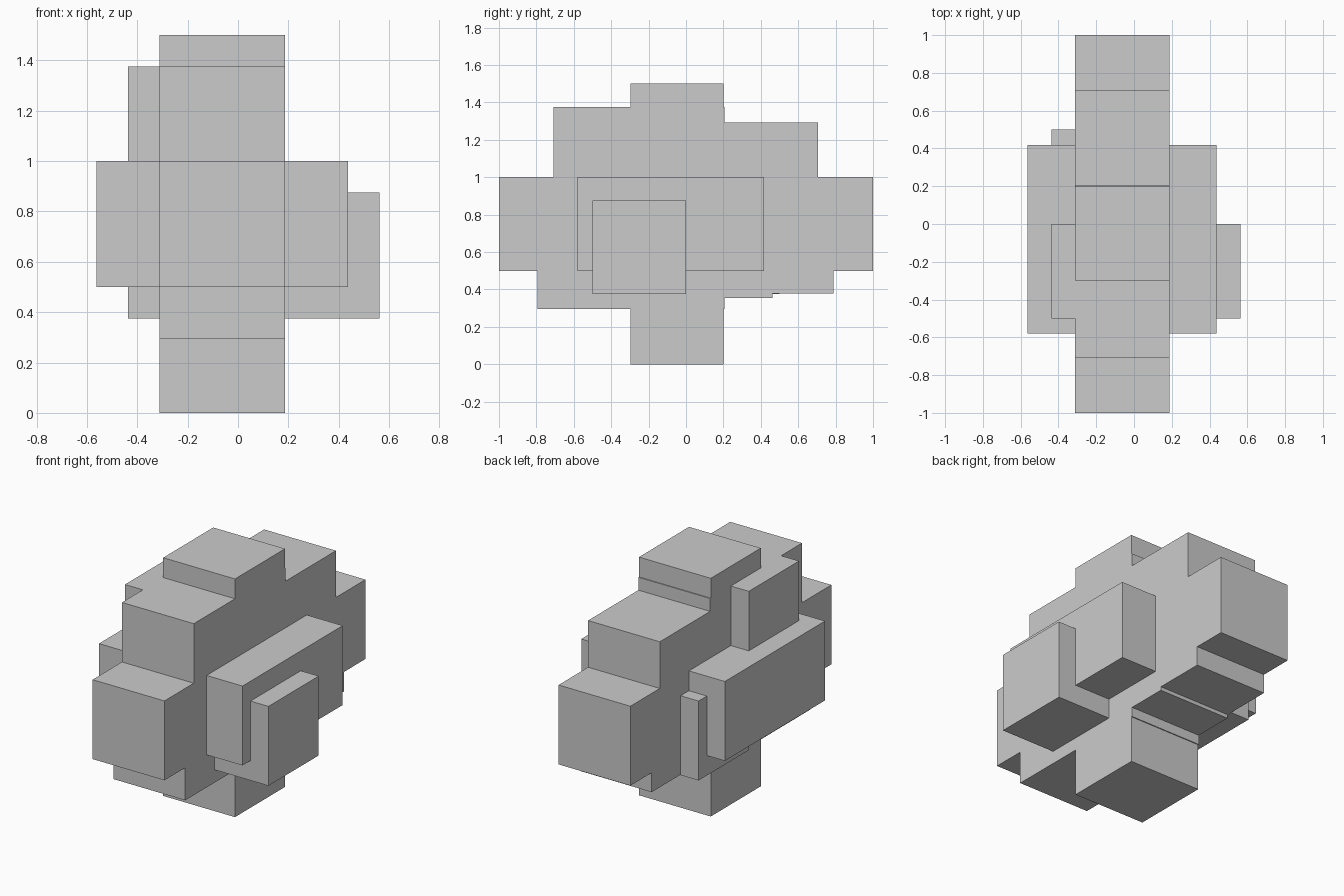
import bpy, bmesh

if "Cube" in bpy.data.objects:
    bpy.data.objects.remove(bpy.data.objects["Cube"])


def prism(name, profile, x0, x1):
    """Extrude a closed (y, z) profile along x."""
    bm = bmesh.new()
    face = bm.faces.new([bm.verts.new((x0, y, z)) for y, z in profile])
    ext = bmesh.ops.extrude_face_region(bm, geom=[face], use_keep_orig=True)
    moved = [v for v in ext["geom"] if isinstance(v, bmesh.types.BMVert)]
    bmesh.ops.translate(bm, verts=moved, vec=(x1 - x0, 0, 0))
    bmesh.ops.recalc_face_normals(bm, faces=bm.faces)
    mesh = bpy.data.meshes.new(name)
    bm.to_mesh(mesh)
    bm.free()
    obj = bpy.data.objects.new(name, mesh)
    bpy.context.collection.objects.link(obj)
    return obj


def box(name, x, y, z):
    return prism(name, [(y[0], z[0]), (y[1], z[0]), (y[1], z[1]), (y[0], z[1])], *x)


LEFT, RIGHT = -0.3125, 0.1875

# Stepped central slab, outlined as seen from the right side
lower_steps = [(-1, 1), (-1, 0.5), (-0.793, 0.5), (-0.793, 0.295), (-0.298, 0.295),
               (-0.298, 0), (0.2, 0), (0.2, 0.295), (0.206, 0.295), (0.206, 0.355),
               (0.463, 0.355), (0.463, 0.378), (0.788, 0.378), (0.788, 0.5), (1, 0.5)]
upper_steps = [(1, 1), (0.707, 1), (0.707, 1.294), (0.206, 1.294), (0.206, 1.375),
               (0.2, 1.375), (0.2, 1.5), (-0.298, 1.5), (-0.298, 1.375),
               (-0.708, 1.375), (-0.708, 1)]
prism("stepped_core", lower_steps + upper_steps, LEFT, RIGHT)

# Blocks standing out from both sides of the core
for side, x in (("left", (-0.5625, LEFT)), ("right", (RIGHT, 0.4375))):
    box(side + "_wide_block", x, (-0.58, 0.417), (0.5, 1.0))
box("left_upper_block", (-0.4375, LEFT), (-0.5, 0), (0.875, 1.375))
box("left_lower_block", (-0.4375, LEFT), (0, 0.5), (0.375, 0.875))
box("right_lower_block", (RIGHT, 0.5625), (-0.5, 0), (0.375, 0.875))
